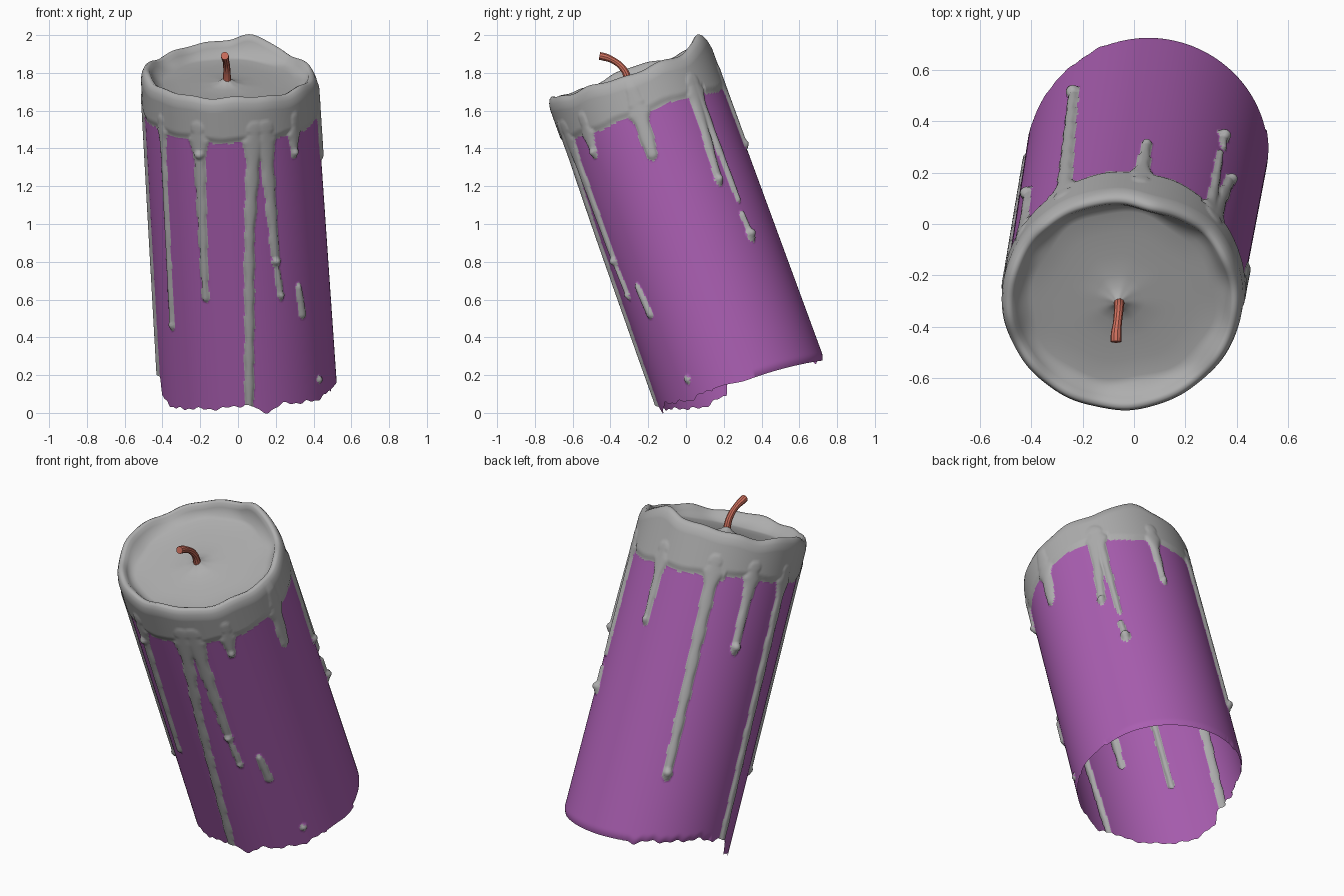
import bpy, bmesh, math
from mathutils import Vector, Matrix

old = bpy.data.objects.get("Cube")
if old:
    bpy.data.objects.remove(old, do_unlink=True)


def material(name, rgb):
    m = bpy.data.materials.new(name)
    m.use_nodes = True
    m.diffuse_color = (*rgb, 1)
    node = m.node_tree.nodes["Principled BSDF"]
    node.inputs["Base Color"].default_value = (*rgb, 1)
    node.inputs["Roughness"].default_value = 0.6
    return m


purple = material("purple wax", (0.4, 0.112, 0.44))
grey = material("grey wax", (0.42, 0.42, 0.42))
red = material("wick red", (0.62, 0.16, 0.11))

# Leaning frame: angle 0 faces the front, 90 faces +x, t runs up the candle
TILT = Matrix.Rotation(math.radians(20.7), 3, 'X')
BASE = Vector((0.055, 0.29, 0.15))
POOL = 1.69
EDGE = 1.53


def place(x, y, t):
    return BASE + TILT @ Vector((x, y + 0.006 + 0.013 * t, t)) + Vector((-0.059 * t, 0, 0))


def around(points, deg):
    """Smooth closed interpolation of (angle, value) pairs."""
    for (a, u), (b, v) in zip(points, points[1:]):
        if a <= deg <= b:
            k = (deg - a) / (b - a)
            return u + (v - u) * k * k * (3 - 2 * k)
    return points[-1][1]


RIM = [(-180, 1.78), (-130, 1.75), (-95, 1.775), (-45, 1.76), (0, 1.775),
       (45, 1.76), (90, 1.745), (130, 1.745), (162, 1.81), (180, 1.78)]
FOOT = [(-180, -.034), (-160, -.03), (-135, .01), (-110, .05), (-82, .06), (-77, -.03),
        (-58, -.04), (-35, .0), (-22, .02), (0, .055), (10, .01), (25, .045),
        (50, .02), (75, .03), (95, .01), (180, -.034)]

# Drips: top angle, top t, half width, end angle, end t, half width, end bead
DRIPS = [
    (-22, 1.6, .034, -24, .64, .018, 0), (-22, 1.6, .03, -22, 1.43, .022, 1),
    (-52, 1.6, .018, -54, .42, .015, 1), (-92, 1.6, .032, -87, .03, .026, 0),
    (-149, 1.6, .034, -145, .37, .022, 1), (-121, 1.6, .028, -120, 1.12, .022, 1),
    (172, 1.6, .03, 172, 1.17, .016, 1), (133, 1.6, .024, 134, .92, .014, 0),
    (131, 1.6, .032, 124, 1.04, .02, 1), (133, .84, .014, 134, .71, .022, 1),
    (88, 1.66, .036, 86, 1.31, .034, 0), (47, 1.62, .024, 45, 1.41, .018, 1),
    (16, 1.6, .04, 8, 1.0, .026, 0), (8, 1.0, .026, 1, .06, .022, 0),
    (23, 1.6, .04, 25, .83, .02, 1), (25, .83, .015, 27, .64, .015, 1),
    (41, .68, .015, 43, .52, .024, 0), (55, .125, .02, 55, .125, .02, 0),
]
ARC = math.radians(1) * 0.46


def drip_height(deg, t):
    """Raised height of the dripped wax here, zero where there is none."""
    best = 0
    for a0, t0, w0, a1, t1, w1, bead in DRIPS:
        if t < t1 - 0.05 or t > t0 + 0.05:
            continue
        k = min(1, max(0, (t0 - t) / max(t0 - t1, 1e-6)))
        da = (deg - a0 - (a1 - a0) * k + 180) % 360 - 180
        if abs(da) > 16:
            continue
        dt = max(0, t1 - t, t - t0)
        w = w0 + (w1 - w0) * k
        wide = w * (1 + 0.1 * math.sin(37 * t + a0))
        if t0 > 1.5:
            wide += 0.03 * math.exp(-abs(EDGE - t) / 0.04)
        d = math.hypot(da * ARC, dt) / wide
        if d < 1:
            best = max(best, 0.016 * math.sqrt(1 - d * d))
        lump = math.hypot(da * ARC, t - t1 - w1) / (1.25 * w1)
        if bead and lump < 1:
            best = max(best, 1.5 * w1 * math.sqrt(1 - lump * lump))
    return best


def ring_point(deg, t, inset=0.0, bump=0.0):
    a = math.radians(deg)
    x = 0.468 - 0.006 * t - inset + bump
    y = 0.455 - 0.004 * t - inset + bump
    return place(x * math.sin(a), -y * math.cos(a), t)


# Candle shell: open foot, wall, rolled rim and melted pool in one surface
SIDES, ROWS = 400, 160
LIP = [(.004, -.03), (.014, -.01), (.028, 0), (.044, -.008), (.056, -.03)]
DISC = [0.97, 0.9, 0.7, 0.45, 0.25, 0.14, 0.07, 0.035]
bm = bmesh.new()
columns, waxed = [], []
for i in range(SIDES):
    deg = -180 + 360 * i / SIDES
    a = math.radians(deg)
    rim = around(RIM, deg) + 0.005 * math.sin(7 * a) + 0.004 * math.sin(13 * a + 1)
    foot = around(FOOT, deg)
    if -165 < deg < 70:
        foot += 0.007 * math.sin(19 * a) + 0.005 * math.sin(43 * a + 2)
    edge = EDGE - 0.03 * (abs(deg) > 140) + 0.006 * math.sin(11 * a)
    col, wax = [], []
    for k in range(ROWS + 1):
        t = foot + (rim - 0.06 - foot) * k / ROWS
        h = drip_height(deg, t)
        cap = min(1, max(0, (t - edge) / 0.03))
        curl = 0.012 * max(0, 1 - (t - foot) / 0.04) ** 2 if abs(deg) > 100 else 0
        bump = max(h, 0.01 * cap) if t < 1.58 else 0.01 + 0.4 * h
        col.append(bm.verts.new(ring_point(deg, t, curl, bump)))
        wax.append(h > 0 or t > edge)
    for inset, dt in LIP:
        col.append(bm.verts.new(ring_point(deg, rim + dt, inset, 0.008)))
    inner = 0.064 + 0.01 * math.sin(3 * a + 1) + 0.007 * math.sin(8 * a)
    for f in DISC:
        lift = 0.06 * math.exp(-f / 0.09) + 0.01 * max(0, f - 0.85) / 0.12
        r = (0.455 - inner) * f
        col.append(bm.verts.new(place(r * math.sin(a) - 0.015 * (1 - f),
                                      -r * 0.98 * math.cos(a) - 0.012 * (1 - f), POOL + lift)))
    columns.append(col)
    waxed.append(wax + [True] * (len(col) - len(wax)))

for i in range(SIDES):
    j = (i + 1) % SIDES
    for k in range(len(columns[0]) - 1):
        face = bm.faces.new((columns[i][k], columns[j][k],
                             columns[j][k + 1], columns[i][k + 1]))
        votes = waxed[i][k] + waxed[j][k] + waxed[i][k + 1] + waxed[j][k + 1]
        face.material_index = int(votes >= 2)
        face.smooth = True
centre = bm.faces.new([c[-1] for c in columns])
centre.material_index = 1
mesh = bpy.data.meshes.new("candle_shell")
bm.to_mesh(mesh)
bm.free()
mesh.materials.append(purple)
mesh.materials.append(grey)
shell = bpy.data.objects.new("candle_shell", mesh)
bpy.context.collection.objects.link(shell)

# Wick: a bent tube with a thicker burnt tip
curve = bpy.data.curves.new("wick", 'CURVE')
curve.dimensions = '3D'
curve.bevel_depth = 0.02
curve.bevel_resolution = 3
curve.use_fill_caps = True
spline = curve.splines.new('NURBS')
path = [(-.058, -.30, 1.73, 1.1), (-.058, -.31, 1.79, 1), (-.06, -.345, 1.84, .9),
        (-.065, -.39, 1.87, .85), (-.07, -.43, 1.885, 1.1), (-.07, -.458, 1.89, 1.05)]
spline.points.add(len(path) - 1)
for p, (x, y, z, r) in zip(spline.points, path):
    p.co = (x, y, z, 1)
    p.radius = r
spline.use_endpoint_u = True
spline.order_u = 3
curve.materials.append(red)
wick = bpy.data.objects.new("wick", curve)
bpy.context.collection.objects.link(wick)
bpy.ops.object.select_all(action='DESELECT')
wick.select_set(True)
bpy.context.view_layer.objects.active = wick
bpy.ops.object.convert(target='MESH')
bpy.ops.object.shade_smooth_by_angle()
